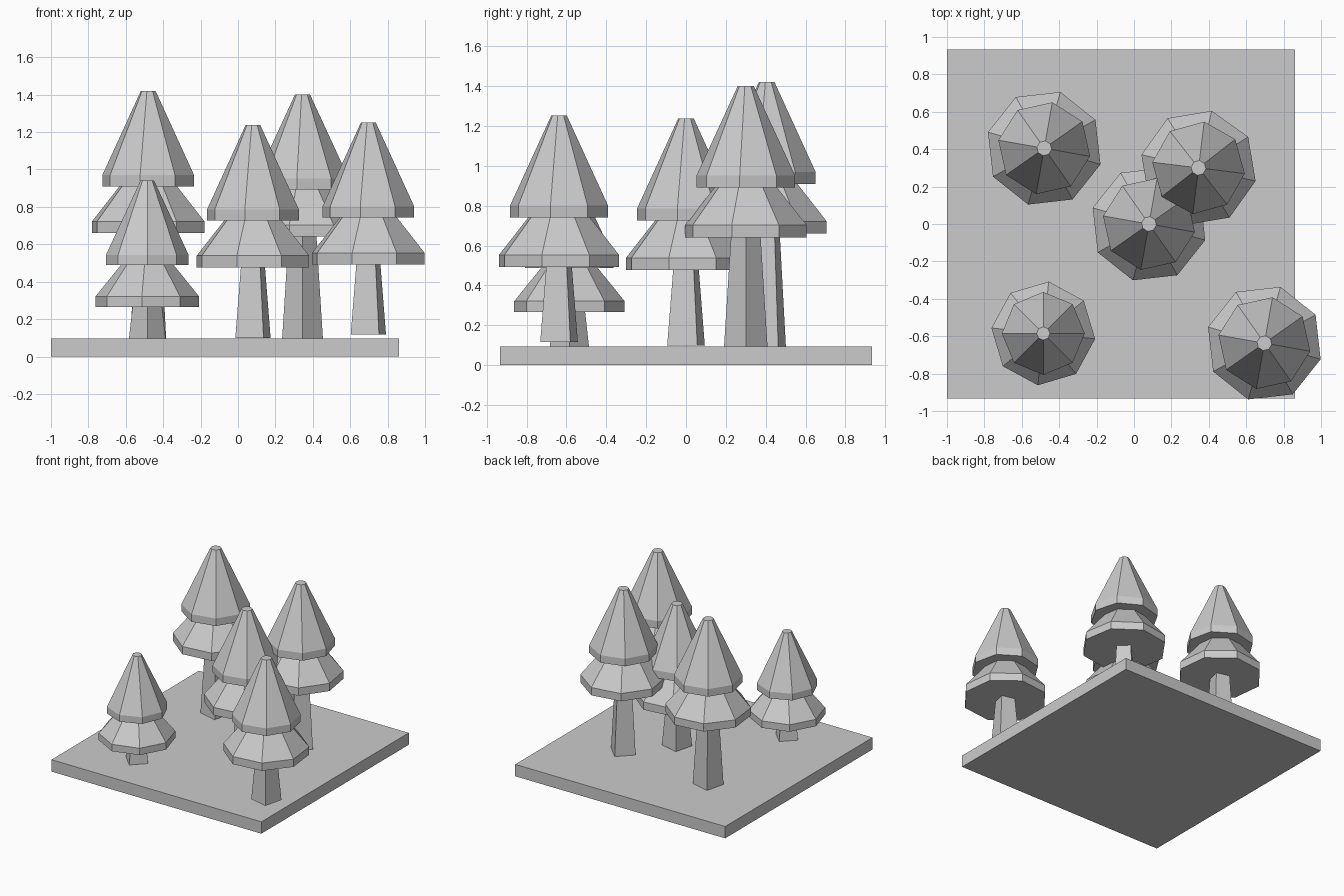
import bpy, bmesh
from math import cos, sin, radians, pi

if "Cube" in bpy.data.objects:
    bpy.data.objects.remove(bpy.data.objects["Cube"])


def lathe(name, x, y, profile, sides, phase):
    """Low-poly turned solid: profile is (radius, z) from bottom to top."""
    bm = bmesh.new()
    rings = []
    for r, z in profile:
        rings.append([bm.verts.new((x + r * cos(radians(phase) + 2 * pi * i / sides),
                                    y + r * sin(radians(phase) + 2 * pi * i / sides), z))
                      for i in range(sides)])
    for low, high in zip(rings, rings[1:]):
        for i in range(sides):
            j = (i + 1) % sides
            bm.faces.new((low[i], low[j], high[j], high[i]))
    bm.faces.new(rings[0][::-1])
    bm.faces.new(rings[-1])
    mesh = bpy.data.meshes.new(name)
    bm.to_mesh(mesh)
    bm.free()
    obj = bpy.data.objects.new(name, mesh)
    bpy.context.collection.objects.link(obj)
    return obj


def tree(n, x, y, ground, skirt, s, h, trunk_r, taper, trunk_phase, phase):
    # Square tapered trunk
    lathe(f"trunk_{n}", x, y, [(trunk_r, ground), (trunk_r * taper, skirt + 0.005)],
          4, trunk_phase)
    # Lower foliage tier with upright rim
    lathe(f"lower_foliage_{n}", x, y,
          [(0.313 * s, skirt), (0.313 * s, skirt + 0.062 * h),
           (0.152 * s, skirt + 0.26 * h)], 8, phase)
    # Upper foliage tier with upright rim and blunt tip
    lathe(f"upper_foliage_{n}", x, y,
          [(0.249 * s, skirt + 0.25 * h), (0.249 * s, skirt + 0.31 * h),
           (0.04 * s, skirt + 0.76 * h)], 8, phase + 6)


# Ground slab
bpy.ops.mesh.primitive_cube_add(size=1, location=(-0.07, 0.0, 0.0475))
slab = bpy.context.object
slab.name = "ground_slab"
slab.scale = (1.86, 1.865, 0.095)

# Trees: x, y, trunk foot, skirt height, width, height, trunk radius, taper, angles
trees = [
    (-0.48, 0.405, 0.095, 0.66, 1, 1, 0.112, 0.68, 31, -16),
    (0.345, 0.30, 0.095, 0.642, 1, 1, 0.109, 0.68, 0, -13),
    (0.08, 0.0, 0.10, 0.477, 1, 1, 0.11, 0.68, 31, -16),
    (0.697, -0.637, 0.117, 0.492, 1, 1, 0.11, 0.68, 31, -16),
    (-0.485, -0.585, 0.095, 0.266, 0.89, 0.89, 0.098, 0.8, 0, -6),
]
for n, t in enumerate(trees, 1):
    tree(n, *t)
